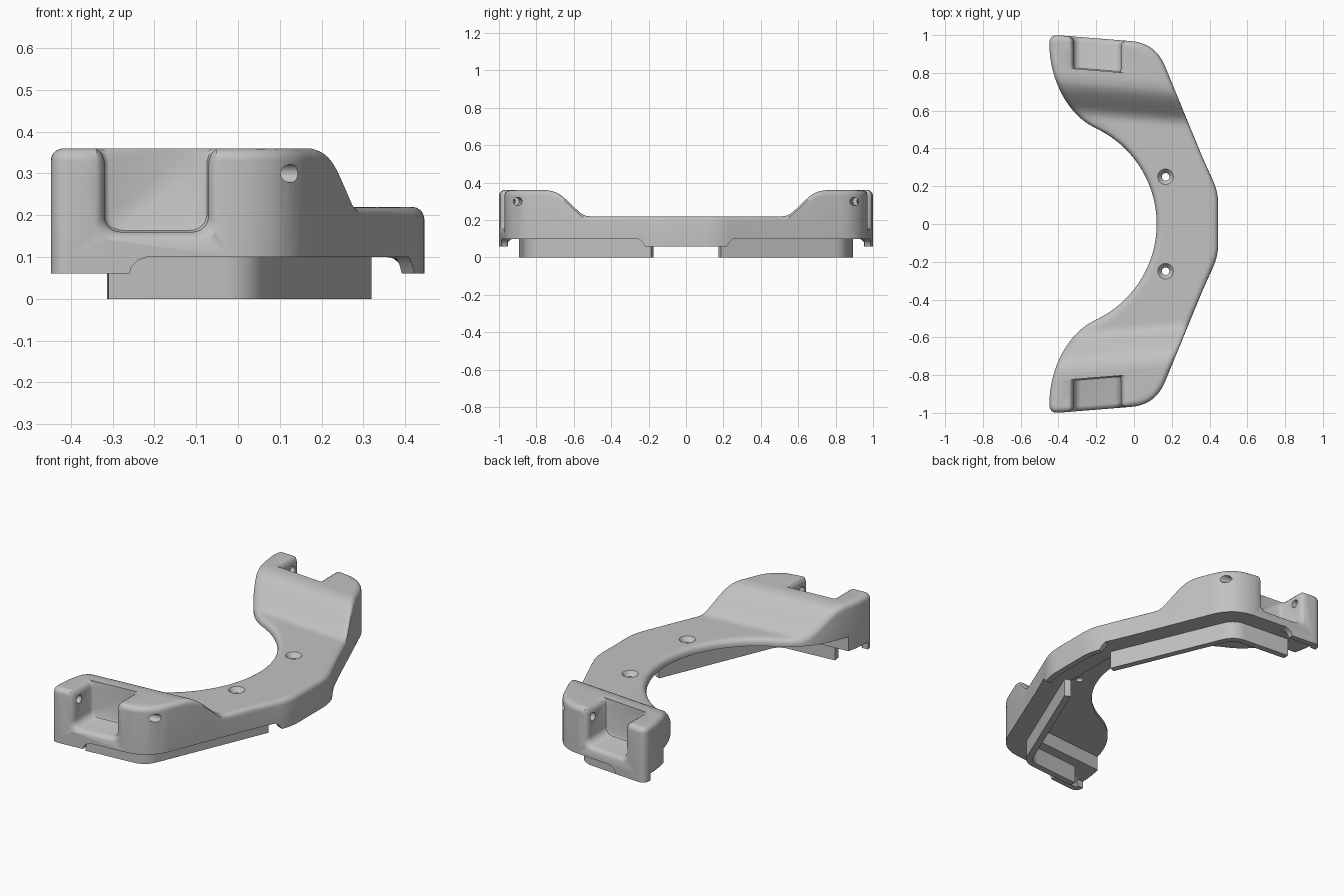
import bpy, bmesh, math
from mathutils import Vector

if "Cube" in bpy.data.objects:
    bpy.data.objects.remove(bpy.data.objects["Cube"])

grey = bpy.data.materials.new("plain_grey")
grey.use_nodes = True
grey.diffuse_color = (0.54, 0.54, 0.54, 1)
grey.node_tree.nodes["Principled BSDF"].inputs["Base Color"].default_value = (0.54, 0.54, 0.54, 1)

SLANT = 0.08      # the ends are skewed slightly
END = 0.967       # skewed distance of the end face
ROUND = 0.03      # top edge rounding
FLOOR = 0.10      # underside of the outer wall
CEILING = 0.18    # underside of the hollow plate


def loft(name, rings, open_start=False):
    """Skin closed rings, cap the ends and mirror the part across y."""
    bm = bmesh.new()
    rows = [[bm.verts.new(p) for p in ring] for ring in rings]
    n = len(rows[0])
    for a, b in zip(rows, rows[1:]):
        for i in range(n):
            j = (i + 1) % n
            bm.faces.new((a[i], a[j], b[j], b[i]))
    start = bm.faces.new(rows[0])
    bm.faces.new(rows[-1])
    bmesh.ops.recalc_face_normals(bm, faces=bm.faces[:])
    if open_start:
        bmesh.ops.delete(bm, geom=[start], context='FACES_ONLY')
    mesh = bpy.data.meshes.new(name)
    bm.to_mesh(mesh)
    bm.free()
    mesh.materials.append(grey)
    obj = bpy.data.objects.new(name, mesh)
    bpy.context.scene.collection.objects.link(obj)
    mirror = obj.modifiers.new("mirror", 'MIRROR')
    mirror.use_axis = (False, True, False)
    mirror.merge_threshold = 0.0001
    return obj


def bend(a, c, b, reach, n=14):
    """Rounded corner at c between the directions of a and b."""
    a, b, c = Vector(a), Vector(b), Vector(c)
    p, q = c + (a - c).normalized() * reach, c + (b - c).normalized() * reach
    return [p * (1 - t) ** 2 + c * 2 * t * (1 - t) + q * t * t for t in [i / n for i in range(n + 1)]]


def interp(table, s):
    for (s0, v0), (s1, v1) in zip(table, table[1:]):
        if s <= s1:
            return v0 + (v1 - v0) * max(0, s - s0) / max(s1 - s0, 1e-9)
    return table[-1][1]


# Plan outline, back half
apex, knee, shoulder, tip = (0.446, 0), (0.446, 0.164), (0.113, 0.958), (-0.448, 1.003)
outer = [Vector(apex)] + bend(apex, knee, shoulder, 0.06) + bend(knee, shoulder, tip, 0.13)
inner = []
for i in range(25):
    a = math.radians(65) * i / 24
    inner.append(Vector((-0.44 + 0.56 * math.cos(a), 0.56 * math.sin(a))))
ctrl = [inner[-1], Vector((-0.36, 0.58)), Vector((-0.448, 0.78)), Vector((-0.448, 0.95))]
for i in range(1, 19):
    t = i / 18
    inner.append(sum((c * w for c, w in zip(ctrl, ((1 - t) ** 3, 3 * t * (1 - t) ** 2, 3 * t * t * (1 - t), t ** 3))), Vector((0, 0))))
tip_corner = bend((-0.448, 0), tip, shoulder, 0.05)
inner += tip_corner
outline = inner + outer[::-1]


def station(p):
    s = p.y / (1 - SLANT / 0.4 * p.x)
    return s if s < 0.4 else p.y + SLANT * p.x


def edge_distance(p):
    best = 9
    for a, b in zip(outline, outline[1:]):
        d = b - a
        if d.length > 1e-7:
            t = min(1, max(0, (p - a).dot(d) / d.length_squared))
            best = min(best, (p - a - d * t).length)
    return best


# Body: skewed cross-sections with a raised end and rounded top edges
in_x = [(station(p), p.x) for p in inner]
out_x = [(station(p), p.x) for p in outer]
ramp = [(0, .22), (.54, .22), (.565, .225), (.59, .242), (.66, .312), (.69, .337), (.72, .353), (.76, .36), (1, .36)]
stations = [0.93 * i / 60 for i in range(61)]
stations += [END - d for d in (.03, .024, .018, .012, .008, .005, .0025, .001, 0)]
insets = [0, .002, .006, .012, .02, .03, .042]
sections = []
for s in stations:
    x0, x1 = interp(in_x, s), interp(out_x, s)
    k = SLANT * min(1, s / 0.4)
    a, b = x0 + insets[-1], x1 - insets[-1]
    xs = [x0 + d for d in insets] + [a + (b - a) * i / 8 for i in range(1, 8)] + [x1 - d for d in insets[::-1]]
    ring = [(x0, s - k * x0, FLOOR)]
    for i, x in enumerate(xs):
        p = Vector((x, s - k * x))
        rim = i in (0, len(xs) - 1) or s == END
        d = 0 if rim else min(ROUND, edge_distance(p))
        drop = ROUND - math.sqrt(max(0, ROUND ** 2 - (ROUND - d) ** 2))
        ring.append((x, p.y, interp(ramp, s) - drop))
    ring.append((x1, s - k * x1, FLOOR))
    sections.append(ring)
body = loft("curved_body", sections, open_start=True)


# Cutter for the open pocket in each end
def pocket_ring(t, grow):
    w, base, r = 0.125 + grow, 0.16 - grow, 0.04
    side = [(w + .024, .42), (w + .024, .361), (w + .013, .355), (w + .005, .345), (w, .33)]
    side += [(w - r + r * math.cos(a), base + r - r * math.sin(a)) for a in [math.pi / 12 * i for i in range(7)]]
    pts = side + [(-x, z) for x, z in side[::-1]]
    return [(x - .195, t - SLANT * (x - .195), z) for x, z in pts]


pocket = loft("pocket_cutter", [pocket_ring(t, g) for t, g in
              ((.797, -.012), (.802, -.004), (.812, 0), (.94, 0), (.952, .004), (.961, .011), (.967, .02), (1.02, .03))])

# Cutter for the hollow underneath, open along the inner edge
hollow = loft("hollow_cutter", [[(x, t - k * x, z) for x, z in ((-.6, .05), (right, .05), (right, CEILING), (-.6, CEILING))]
                                for t, k, right in ((0, 0, .285), (.185, 0, .282), (.775, SLANT, .036))], open_start=True)


def circle(r, n=24):
    return [(r * math.cos(math.tau * i / n), r * math.sin(math.tau * i / n)) for i in range(n)]


# Cutters for the pin hole and the countersunk screw hole
pin_hole = loft("pin_hole_cutter", [[(x, .91 - SLANT * x + u, .30 + v) for u, v in circle(.022)]
                                    for x in (-.38, .3)])
screw_hole = loft("screw_hole_cutter", [[(.167 + u, .25 + v, z) for u, v in circle(r)]
                                        for z, r in ((.05, .02), (.195, .02), (.222, .043), (.3, .043))])
cutters = [hollow, pocket, pin_hole, screw_hole]
for c in cutters:
    c.hide_render = True
    cut = body.modifiers.new(c.name, 'BOOLEAN')
    cut.operation, cut.solver, cut.object = 'DIFFERENCE', 'EXACT', c


def sweep(name, path, profile, heights=None, open_start=False):
    """Sweep an (inset, height) profile along a plan path, inset to its left."""
    rings = []
    for i, p in enumerate(path):
        d = (path[min(i + 1, len(path) - 1)] - path[max(i - 1, 0)]).normalized()
        n = Vector((-d.y, d.x))
        f = heights[i] if heights else 1
        rings.append([((p + n * o).x, (p + n * o).y, FLOOR - (FLOOR - z) * f) for o, z in profile])
    return loft(name, rings, open_start)


# Locating rails under each arm
start, corner, stop = Vector((.32, .188)), Vector((.035, .864)), Vector((-.31, .892))
rail = sweep("under_rail", [start] + bend(start, corner, stop, .07) + [stop],
             [(0, 0), (.035, 0), (.035, FLOOR), (0, FLOOR)])

# Short lips hanging below the outer edge, at the middle and at the tips
lip = [(0, .06), (.033, .06), (.036, .08), (.05, .095), (.06, FLOOR), (0, FLOOR)]
slope = (Vector(shoulder) - Vector(knee)).normalized()
knee_end = outer[15]
path = outer[:16] + [knee_end + slope * d for d in (.005, .015, .035)]
middle_lip = sweep("middle_lip", path, lip, [1] * 16 + [.85, .45, .04], open_start=True)

path = [Vector((x, END - SLANT * x)) for x in (-.22, -.24, -.255, -.26, -.33)] + tip_corner[::-1]
tip_lip = sweep("tip_lip", path, lip, [.04, .2, .6, 1, 1] + [1] * len(tip_corner))

# Bake the modifiers, drop the cutters and smooth the shading
parts = [body, rail, middle_lip, tip_lip]
graph = bpy.context.evaluated_depsgraph_get()
graph.update()
for o in parts:
    baked = bpy.data.meshes.new_from_object(o.evaluated_get(graph))
    o.modifiers.clear()
    o.data = baked
for c in cutters:
    bpy.data.objects.remove(c)
for o in bpy.context.scene.objects:
    o.select_set(o in parts)
bpy.context.view_layer.objects.active = body
bpy.ops.object.shade_smooth_by_angle(angle=math.radians(35))
